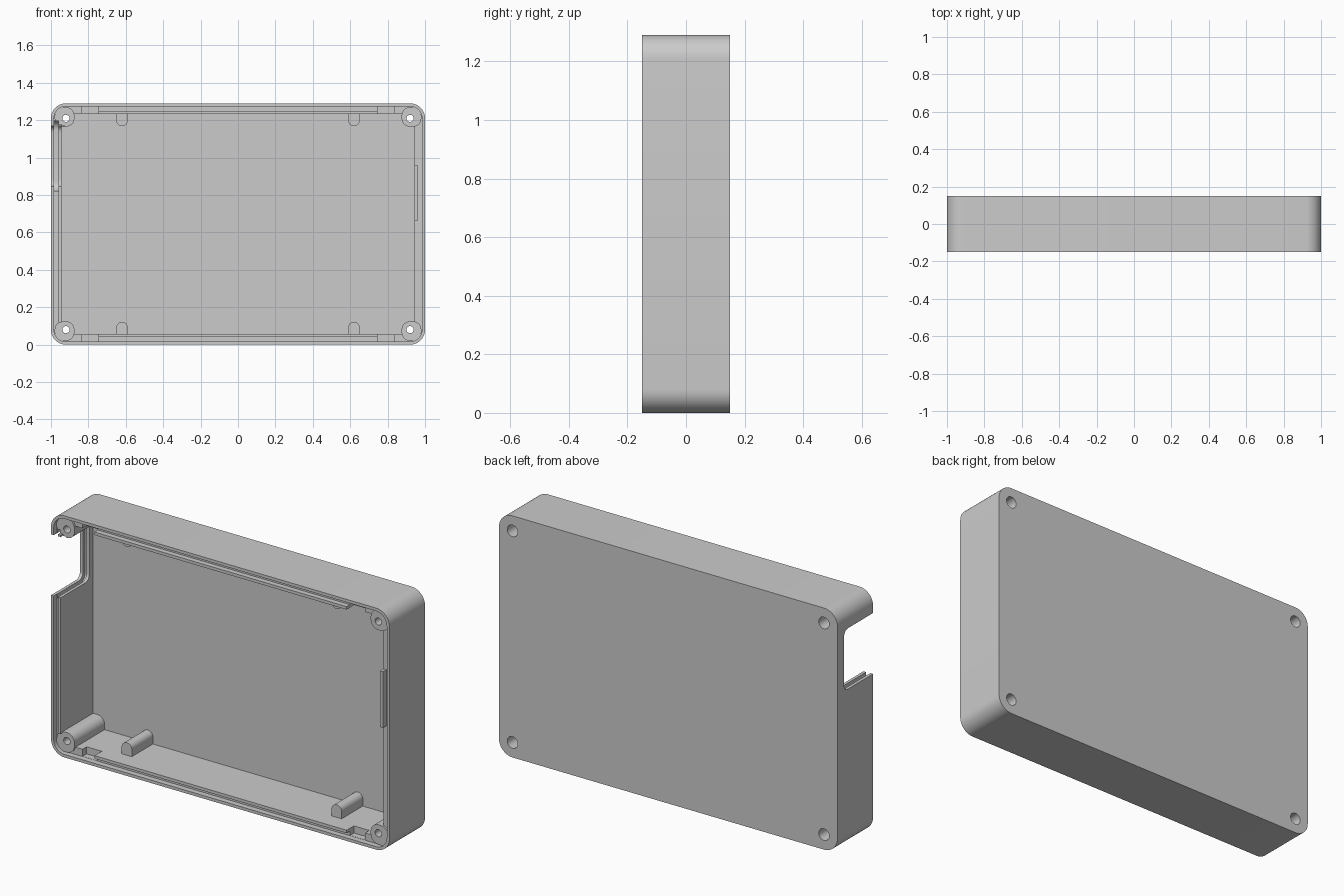
import bpy, bmesh, math

if "Cube" in bpy.data.objects:
    bpy.data.objects.remove(bpy.data.objects["Cube"])

H = 1.29


def rounded(x0, x1, z0, z1, r, n=10):
    """Rounded rectangle outline in the first two coordinates."""
    pts = []
    for cx, cz, a0 in ((x1 - r, z1 - r, 0), (x0 + r, z1 - r, 90),
                       (x0 + r, z0 + r, 180), (x1 - r, z0 + r, 270)):
        for i in range(n + 1):
            a = math.radians(a0 + 90 * i / n)
            pts.append((cx + r * math.cos(a), cz + r * math.sin(a)))
    return pts


def prism(name, pts, lo, hi, axis='y'):
    """Extrude an outline along y (outline x,z) or along x (outline y,z)."""
    bm = bmesh.new()

    def place(p, d):
        return (p[0], d, p[1]) if axis == 'y' else (d, p[0], p[1])
    a = [bm.verts.new(place(p, lo)) for p in pts]
    b = [bm.verts.new(place(p, hi)) for p in pts]
    bm.faces.new(a)
    bm.faces.new(b[::-1])
    for i in range(len(pts)):
        j = (i + 1) % len(pts)
        bm.faces.new((a[i], b[i], b[j], a[j]))
    bmesh.ops.recalc_face_normals(bm, faces=bm.faces[:])
    me = bpy.data.meshes.new(name)
    bm.to_mesh(me)
    bm.free()
    ob = bpy.data.objects.new(name, me)
    bpy.context.collection.objects.link(ob)
    return ob


def box(name, x0, x1, y0, y1, z0, z1):
    return prism(name, [(x0, z0), (x1, z0), (x1, z1), (x0, z1)], y0, y1)


def inset(d, r):
    return rounded(-1 + d, 1 - d, d, H - d, r)


def circle(cx, cz, r, n=32):
    return [(cx + r * math.cos(2 * math.pi * i / n),
             cz + r * math.sin(2 * math.pi * i / n)) for i in range(n)]


def combine(tool, op):
    tool.hide_render = True
    m = case.modifiers.new(tool.name, 'BOOLEAN')
    m.operation, m.object, m.solver = op, tool, 'EXACT'
    bpy.context.view_layer.objects.active = case
    bpy.ops.object.modifier_apply(modifier=m.name)
    bpy.data.objects.remove(tool, do_unlink=True)


def add(tool):
    combine(tool, 'UNION')


def cut(tool):
    combine(tool, 'DIFFERENCE')


# Shell with a stepped rim around the open front
case = prism("case_shell", inset(0, 0.08), -0.15, 0.15)
cut(prism("cavity", inset(0.055, 0.03), -0.2, 0.125))
cut(prism("rim_step", inset(0.016, 0.064), -0.2, -0.12))

corners = [(sx, top) for sx in (-1, 1) for top in (False, True)]


def zz(z, top):
    return H - z if top else z


# Corner screw bosses and half-round pegs on the long walls
for sx, top in corners:
    xs = sorted((sx * 0.98, sx * 0.875))
    zs = sorted((zz(0.02, top), zz(0.125, top)))
    add(prism("screw_boss", rounded(*xs, *zs, 0.045), -0.13, 0.135))
    zs = sorted((zz(0.03, top), zz(0.122, top)))
    x = sx * 0.62
    add(prism("peg", rounded(x - 0.03, x + 0.03, *zs, 0.0295), -0.053, 0.135))

# Inner lips beside the rim groove
for top in (False, True):
    zs = sorted((zz(0.04, top), zz(0.056, top)))
    add(box("long_lip", -0.76, 0.76, -0.148, -0.11, *zs))
add(box("left_lip", -0.96, -0.944, -0.148, -0.11, 0.118, 1.18))
add(box("right_lip", 0.944, 0.96, -0.148, -0.11, 0.66, 0.96))

# Snap slots and stepped screw holes
for sx, top in corners:
    xs = sorted((sx * 0.745, sx * 0.835))
    zs = sorted((zz(0.017, top), zz(0.07, top)))
    cut(box("snap_slot", *xs, -0.2, -0.085, *zs))
    c = (sx * 0.92, zz(0.08, top))
    cut(prism("screw_hole", circle(*c, 0.019), -0.3, 0.3))
    cut(prism("screw_head_hole", circle(*c, 0.031), 0.05, 0.3))

# Side port with a groove following its edge
cut(prism("port", rounded(-0.4, 0.095, 0.845, 1.17, 0.035), -1.1, -0.925, 'x'))
cut(prism("port_groove", rounded(-0.4, 0.115, 0.822, 1.197, 0.05), -0.983, -0.961, 'x'))

bpy.ops.object.select_all(action='DESELECT')
case.select_set(True)
bpy.context.view_layer.objects.active = case
bpy.ops.object.shade_smooth_by_angle(angle=math.radians(30))
